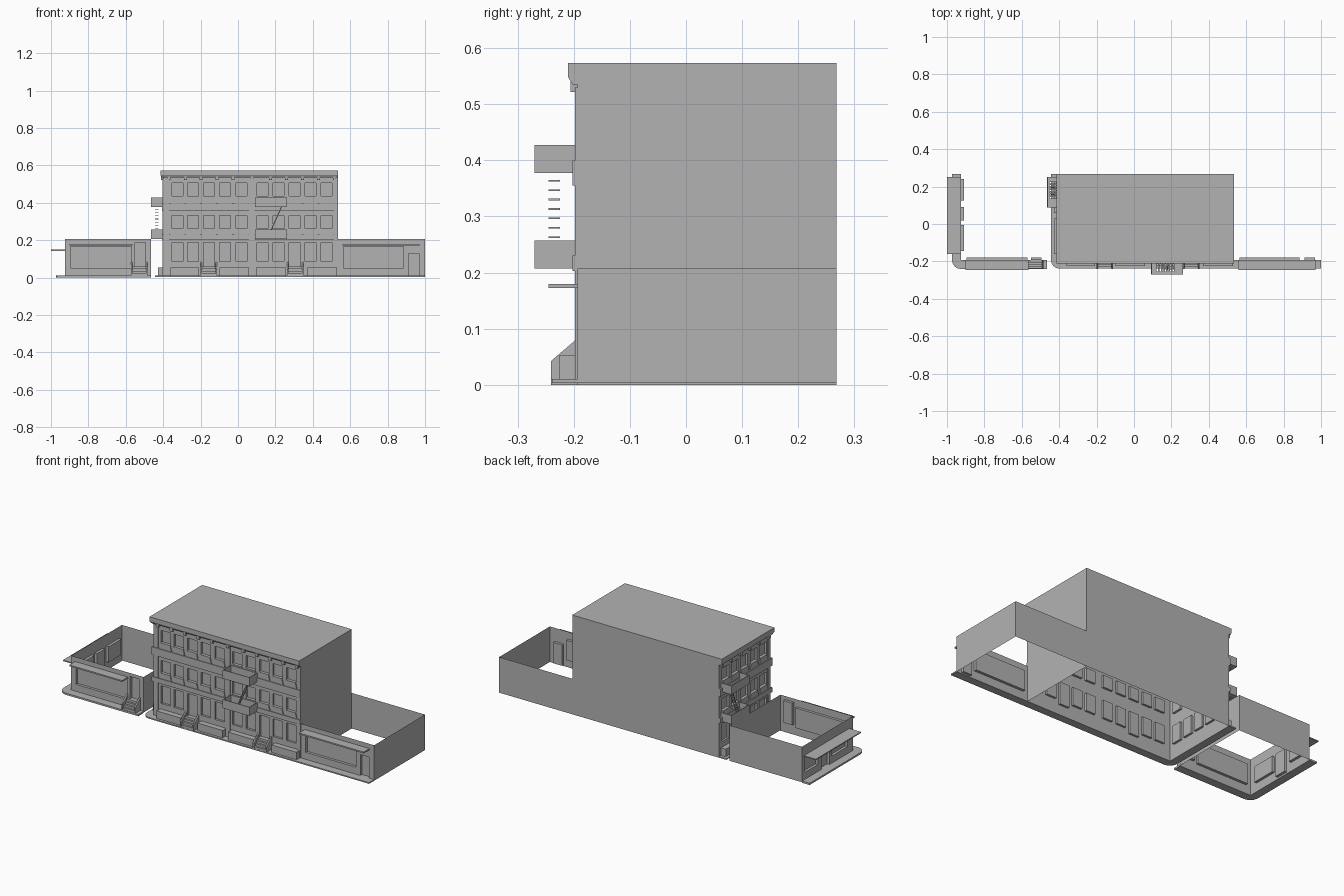
import bpy, bmesh, math

if "Cube" in bpy.data.objects:
    bpy.data.objects.remove(bpy.data.objects["Cube"])

grey = bpy.data.materials.new("plain_grey")
grey.diffuse_color = (0.45, 0.45, 0.45, 1)
grey.use_nodes = True
grey.node_tree.nodes["Principled BSDF"].inputs["Base Color"].default_value = grey.diffuse_color
FY, BY = -0.193, 0.268      # front and back wall planes
LX, RX = -0.398, 0.535      # main building side planes
SX = -0.925                 # outer side of the left shop
Z0, ZS, ZT = 0.003, 0.207, 0.573


def finish(name, bm, normals=True):
    bmesh.ops.remove_doubles(bm, verts=bm.verts, dist=1e-5)
    if normals:
        bmesh.ops.recalc_face_normals(bm, faces=bm.faces)
    me = bpy.data.meshes.new(name)
    bm.to_mesh(me)
    bm.free()
    me.materials.append(grey)
    ob = bpy.data.objects.new(name, me)
    bpy.context.collection.objects.link(ob)
    return ob


def add_box(bm, x0, x1, y0, y1, z0, z1):
    v = [bm.verts.new((x, y, z)) for z in (z0, z1) for x, y in ((x0, y0), (x1, y0), (x1, y1), (x0, y1))]
    for f in ((3, 2, 1, 0), (4, 5, 6, 7), (0, 1, 5, 4), (1, 2, 6, 5), (2, 3, 7, 6), (3, 0, 4, 7)):
        bm.faces.new([v[i] for i in f])


def boxes(name, items):
    bm = bmesh.new()
    for b in items:
        add_box(bm, *b)
    return finish(name, bm)


def wall(name, a, b, z1, openings=(), depth=0.012, z0=Z0):
    """Thin wall from a to b (outside on the right hand), with recessed openings (u0,u1,z0,z1)."""
    L = math.dist(a, b)
    ux, uy = (b[0] - a[0]) / L, (b[1] - a[1]) / L
    us = sorted({0, L, *[round(o[i], 4) for o in openings for i in (0, 1)]})
    zs = sorted({z0, z1, *[o[i] for o in openings for i in (2, 3)]})
    bm = bmesh.new()

    def quad(pts):
        bm.faces.new([bm.verts.new((a[0] + ux * u - uy * d, a[1] + uy * u + ux * d, z)) for u, z, d in pts])

    def inside(u, z):
        return any(o[0] < u < o[1] and o[2] < z < o[3] for o in openings)

    for u0, u1 in zip(us, us[1:]):
        for za, zb in zip(zs, zs[1:]):
            d = depth if inside((u0 + u1) / 2, (za + zb) / 2) else 0
            quad([(u0, za, d), (u1, za, d), (u1, zb, d), (u0, zb, d)])
    for u0, u1, za, zb in openings:
        ring = [(u0, za), (u0, zb), (u1, zb), (u1, za)]
        for p, q in zip(ring, ring[1:] + ring[:1]):
            quad([(*p, 0), (*p, depth), (*q, depth), (*q, 0)])
    return finish(name, bm, False)


def corner_sweep(name, cx, x_end, profile, rounded=False):
    """Sweep (offset, z) profile along the left side and front of a building."""
    def path(d):
        if rounded:
            mid = [(cx - d * math.cos(t * math.pi / 8), FY - d * math.sin(t * math.pi / 8)) for t in range(5)]
        else:
            mid = [(cx - d, FY - d)]
        return [(cx - d, BY)] + mid + [(x_end, FY - d)]
    bm = bmesh.new()
    rows = [[bm.verts.new((x, y, z)) for x, y in path(d)] for d, z in profile]
    for r, s in zip(rows, rows[1:] + rows[:1]):
        for i in range(len(r) - 1):
            bm.faces.new((r[i], r[i + 1], s[i + 1], s[i]))
    for i in (0, -1):
        bm.faces.new([r[i] for r in rows])
    return finish(name, bm)


def rect(d, z0, z1):
    return [(0, z0), (d, z0), (d, z1), (0, z1)]


# Window positions: front in x, left side in y
front_c = [-0.323, -0.24, -0.155, -0.07, 0.018, 0.131, 0.217, 0.302, 0.387, 0.473]
side_c = [0.21, 0.125, 0.04, -0.045, -0.13]
doors = (front_c[2], front_c[7])
W = 0.03
upper = [(0.262, 0.332), (0.435, 0.505)]


def window_grid(centres):
    out = []
    for c, is_door in centres:
        out.append((c - W, c + W, 0.06 if is_door else 0.085, 0.187))
        out += [(c - W, c + W, a, b) for a, b in upper]
    return out


# Main building shell
wall("main_front_wall", (LX, FY), (RX, FY), ZT, window_grid([(c - LX, c in doors) for c in front_c]))
wall("main_left_wall", (LX, BY), (LX, FY), ZT, window_grid([(BY - c, False) for c in side_c]))
wall("main_right_wall", (RX, FY), (RX, BY), ZT)
wall("main_back_wall", (RX, BY), (LX, BY), ZT)
bm = bmesh.new()
bm.faces.new([bm.verts.new(p) for p in ((LX, FY, ZT), (RX, FY, ZT), (RX, BY, ZT), (LX, BY, ZT))])
finish("main_roof", bm, False)

# Cornice and floor bands
corner_sweep("cornice", LX, RX, [(0, 0.535), (0.009, 0.535), (0.017, 0.548), (0.017, 0.573), (0, 0.573)])
corner_sweep("lower_band", LX, RX, rect(0.009, 0.203, 0.23))
corner_sweep("upper_band", LX, RX, rect(0.009, 0.355, 0.40))

# Brackets under the cornice
mids = [(p + q) / 2 for p, q in zip(front_c, front_c[1:])] + [-0.37, 0.515]
smids = [(p + q) / 2 for p, q in zip(side_c, side_c[1:])] + [0.25, -0.175]
boxes("cornice_brackets",
      [(c - .008, c + .008, FY - .013, FY, .522, .548) for c in mids] +
      [(LX - .013, LX, c - .008, c + .008, .522, .548) for c in smids])

# Flared aprons below the upper windows
bm = bmesh.new()
for z0, z1 in ((0.23, 0.262), (0.40, 0.435)):
    for c, side in [(c, 0) for c in front_c] + [(c, 1) for c in side_c]:
        loops = []
        for d in (0, 0.005):
            pts = [(c - .038, z0), (c + .038, z0), (c + W, z1), (c - W, z1)]
            loops.append([bm.verts.new((LX - d, u, z) if side else (u, FY - d, z)) for u, z in pts])
        bm.faces.new(loops[1])
        for i in range(4):
            j = (i + 1) % 4
            bm.faces.new((loops[0][i], loops[0][j], loops[1][j], loops[1][i]))
finish("window_aprons", bm)

# Corner and centre pilasters
boxes("pilasters", [(a, b, FY - .005, FY, .01, .53) for a, b in ((-.398, -.37), (.06, .088), (.512, .535))] +
      [(LX - .005, LX, -.193, -.17, .01, .53)])

# Low plinths between the stairs
boxes("plinths", [(a, b, -.225, FY, .01, .053) for a, b in
                  ((-.36, -.208), (-.10, .06), (.095, .257), (.37, .53))] +
      [(LX - .03, LX, -.16, .03, .01, .053), (LX - .03, LX, .06, .25, .01, .053)])

# Entrance stairs with sloping cheeks
def stairs(name, x0, x1):
    bm = bmesh.new()
    for i in range(4):
        add_box(bm, x0 + .008, x1 - .008, -.238 + i * .011, FY, .01 + i * .0125, .01 + (i + 1) * .0125)
    for a in (x0, x1 - .008):
        prof = [(FY, .01), (-.241, .01), (-.241, .042), (FY, .083)]
        l, r = [[bm.verts.new((x, y, z)) for y, z in prof] for x in (a, a + .008)]
        bm.faces.new(l)
        bm.faces.new(r)
        for i in range(4):
            j = (i + 1) % 4
            bm.faces.new((l[i], l[j], r[j], r[i]))
    finish(name, bm)


stairs("stairs_left", -.20, -.113)
stairs("stairs_right", .262, .35)
stairs("shop_stairs", -.572, -.485)


# Fire escape balconies: slatted floor and four panels
def balcony(name, x0, x1, y0, y1, z, hole, along_x):
    t, z1 = .004, z + .05
    hx0, hx1, hy0, hy1 = hole
    items = [(x0, x1, y0, y0 + t, z, z1), (x0, x1, y1 - t, y1, z, z1),
             (x0, x0 + t, y0, y1, z, z1), (x1 - t, x1, y0, y1, z, z1),
             (x0, hx0, y0, y1, z, z + t), (hx1, x1, y0, y1, z, z + t),
             (hx0, hx1, y0, hy0, z, z + t), (hx0, hx1, hy1, y1, z, z + t)]
    for i in range(1, 7):
        f = i / 7
        if along_x:
            c = hx0 + (hx1 - hx0) * f
            items.append((c - .004, c + .004, hy0, hy1, z, z + t))
        else:
            c = hy0 + (hy1 - hy0) * f
            items.append((hx0, hx1, c - .004, c + .004, z, z + t))
    boxes(name, items)


for tag, z in (("lower", .207), ("upper", .377)):
    balcony("front_balcony_" + tag, .092, .262, -.27, -.198, z, (.12, .215, -.255, -.215), True)
    balcony("side_balcony_" + tag, -.465, LX, .088, .252, z, (-.452, -.418, .135, .225), False)

# Ladders between the balconies
bm = bmesh.new()
for base in ((.155, -.245, 0), (-.445, .14, 1)):
    for i in range(2):
        s = i * .02
        pts = []
        for dz, run in ((.211, 0), (.379, .075)):
            for w in (0, .006):
                if base[2]:
                    pts.append((base[0] + s, base[1] + run + w, dz))
                else:
                    pts.append((base[0] + run + w, base[1] + s, dz))
        bm.faces.new([bm.verts.new(pts[k]) for k in (0, 1, 3, 2)])
    for k in range(1, 10):
        r, z = .0075 * k, .211 + .0168 * k
        x, y = (base[0], base[1] + r) if base[2] else (base[0] + r, base[1])
        add_box(bm, x, x + (.02 if base[2] else .005), y, y + (.005 if base[2] else .02), z, z + .003)
finish("ladders", bm)

# Left shop: roofless walls with shop windows and doors
wall("left_shop_front", (SX, FY), (-.465, FY), ZS,
     [(.03, .355, .05, .165), (.375, .43, .06, .187)], .015)
wall("left_shop_side", (SX, BY), (SX, FY), ZS,
     [(.028, .143, .05, .14), (.178, .248, .01, .14), (.273, .413, .05, .14)], .015)
wall("left_shop_inner_wall", (-.465, FY), (-.465, BY), ZS)
wall("left_shop_back", (-.465, BY), (SX, BY), ZS)

# Right shop
wall("right_shop_front", (RX, FY), (1, FY), ZS,
     [(.03, .35, .05, .165), (.377, .433, .01, .13)], .015)
wall("right_shop_side", (1, FY), (1, BY), ZS)
wall("right_shop_back", (1, BY), (RX, BY), ZS)

# Awnings
boxes("front_awnings", [(-.90, -.565, -.245, FY, .172, .18), (.56, .97, -.245, FY, .172, .18)])
boxes("side_awning", [(-1, SX, -.16, .25, .143, .149)])

# Pavements with rounded corners
corner_sweep("main_pavement", LX, 1.0, rect(.046, Z0, .01), True)
corner_sweep("left_pavement", SX, -.465, rect(.048, 0, .01), True)
